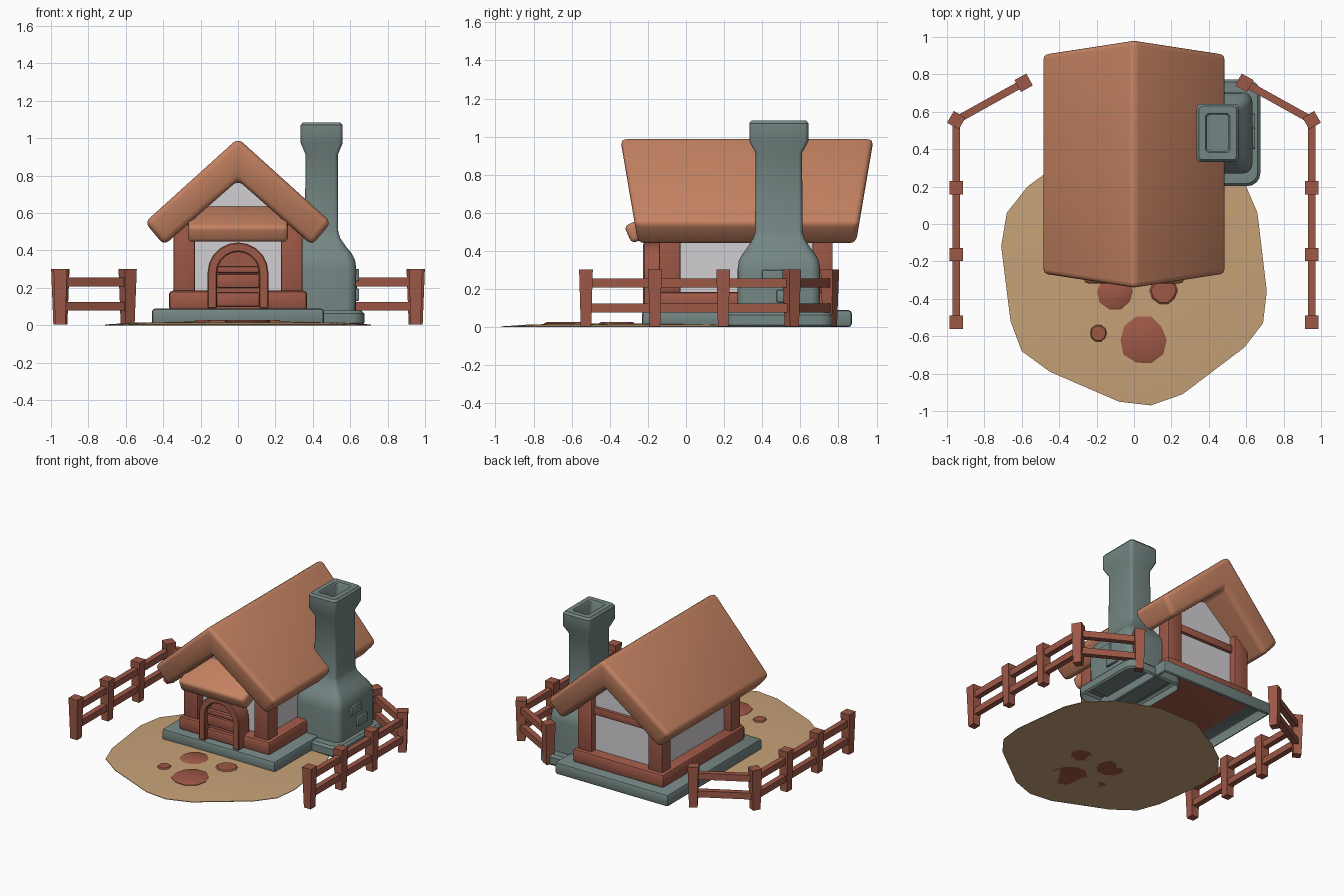
import bpy, bmesh, math, random
from mathutils import Matrix, Vector

random.seed(4)
if "Cube" in bpy.data.objects:
    bpy.data.objects.remove(bpy.data.objects["Cube"])


def material(name, r, g, b):
    m = bpy.data.materials.new(name)
    m.use_nodes = True
    m.diffuse_color = (r, g, b, 1)
    m.node_tree.nodes["Principled BSDF"].inputs["Base Color"].default_value = (r, g, b, 1)
    return m


ROOF = material("clay orange", .56, .225, .122)
WOOD = material("red brown wood", .34, .098, .062)
STONE = material("grey stone", .175, .238, .228)
SAND = material("sandy ground", .57, .36, .185)
WALL = material("pale plaster", .64, .62, .645)


def finish(name, bm, mat, bevel=0, segments=2, open_bottom=False, matrix=None):
    bmesh.ops.recalc_face_normals(bm, faces=bm.faces)
    if bevel:
        edges = [e for e in bm.edges if e.calc_face_angle(0) > .5]
        bmesh.ops.bevel(bm, geom=edges, offset=bevel, segments=segments,
                        profile=.5, affect='EDGES', clamp_overlap=True)
    if open_bottom:
        bm.normal_update()
        down = [f for f in bm.faces if f.normal.z < -.95]
        bmesh.ops.delete(bm, geom=down, context='FACES')
    me = bpy.data.meshes.new(name)
    bm.to_mesh(me)
    bm.free()
    me.materials.append(mat)
    ob = bpy.data.objects.new(name, me)
    bpy.context.collection.objects.link(ob)
    if matrix:
        ob.matrix_world = matrix
    bpy.ops.object.select_all(action='DESELECT')
    bpy.context.view_layer.objects.active = ob
    ob.select_set(True)
    bpy.ops.object.shade_smooth_by_angle(angle=math.radians(38))
    return ob


def box(name, x, y, z, mat, taper=1, **kw):
    """Box from (min, max) ranges; taper scales the bottom."""
    bm = bmesh.new()
    bmesh.ops.create_cube(bm, size=1)
    mid = Vector([sum(r) / 2 for r in (x, y, z)])
    for v in bm.verts:
        k = taper if v.co.z < 0 else 1
        v.co = mid + Vector((v.co.x * (x[1] - x[0]) * k, v.co.y * (y[1] - y[0]) * k,
                             v.co.z * (z[1] - z[0])))
    return finish(name, bm, mat, **kw)


def prism(name, outline, span, axis, mat, shape=None, **kw):
    """Extrude an outline along x or y; shape may move the vertices."""
    bm = bmesh.new()
    place = (lambda p, t: (p[0], t, p[1])) if axis == 'y' else (lambda p, t: (t, p[0], p[1]))
    ends = [[bm.verts.new(place(p, t)) for p in outline] for t in span]
    for ring in ends:
        bm.faces.new(ring)
    n = len(outline)
    for i in range(n):
        j = (i + 1) % n
        bm.faces.new((ends[0][i], ends[0][j], ends[1][j], ends[1][i]))
    if shape:
        for v in bm.verts:
            shape(v)
    return finish(name, bm, mat, **kw)


def loft(name, rings, mat, cap_start=True, **kw):
    bm = bmesh.new()
    loops = [[bm.verts.new(p) for p in ring] for ring in rings]
    n = len(loops[0])
    for a, b in zip(loops, loops[1:]):
        for i in range(n):
            j = (i + 1) % n
            bm.faces.new((a[i], a[j], b[j], b[i]))
    if cap_start:
        bm.faces.new(loops[0])
    bm.faces.new(loops[-1])
    return finish(name, bm, mat, **kw)


def rounded(cx, cy, hx, hy, r, z, steps=4):
    pts = []
    for q, (sx, sy) in enumerate(((1, 1), (-1, 1), (-1, -1), (1, -1))):
        for k in range(steps + 1):
            a = (q + k / steps) * math.pi / 2
            pts.append((cx + sx * (hx - r) + r * math.cos(a),
                        cy + sy * (hy - r) + r * math.sin(a), z))
    return pts


def arch(radius, base, spring, steps=10):
    arc = [(radius * math.cos(math.pi * k / steps), spring + radius * math.sin(math.pi * k / steps))
           for k in range(steps + 1)]
    return [(radius, base)] + arc + [(-radius, base)]


# Sandy yard: a very shallow mound with an uneven rim
rim = [(.71, -.36), (.66, .06), (.6, .2), (.42, .36), (.15, .46), (-.15, .46), (-.42, .31),
       (-.57, .2), (-.68, .06), (-.71, -.12), (-.66, -.52), (-.6, -.68), (-.45, -.79),
       (-.08, -.95), (.09, -.97), (.26, -.91), (.59, -.66), (.69, -.53)]
yard = [[(x * s, -.25 + (y + .25) * s, z) for x, y in rim]
        for s, z in ((1, 0), (1, .004), (.8, .014), (.4, .02))]
loft("sandy_yard", yard, SAND)

# Stepping stones
for i, (x, y, r) in enumerate(((-.1, -.36, .1), (.16, -.355, .075), (-.19, -.585, .046), (.05, -.62, .128))):
    wobble = [r * random.uniform(.92, 1.04) for _ in range(10)]
    stone = [[(x + w * s * math.cos(k * math.tau / 10), y + w * s * math.sin(k * math.tau / 10), z)
              for k, w in enumerate(wobble)] for s, z in ((1, 0), (1, .02), (.88, .027))]
    loft(f"stepping_stone_{i + 1}", stone, WOOD)

# Foundation, sill and plaster walls
box("foundation", (-.46, .46), (-.23, .87), (0, .09), STONE, bevel=.018, open_bottom=True)
box("timber_sill", (-.37, .37), (-.165, .795), (.08, .185), WOOD, bevel=.022)
prism("plaster_walls", [(-.29, .15), (.29, .15), (.29, .56), (0, .82), (-.29, .56)],
      (-.08, .72), 'y', WALL)

# Corner posts and gable beams
for side, sx in (("left", 1), ("right", -1)):
    for end, y in (("front", (-.142, -.03)), ("back", (.665, .77))):
        box(f"{end}_{side}_corner_post", sorted((sx * .23, sx * .345)), y, (.15, .57), WOOD, bevel=.008)
for end, y in (("front", (-.115, -.05)), ("back", (.69, .742))):
    box(f"{end}_gable_beam", (-.25, .25), y, (.45, .505), WOOD, bevel=.006)


# Thick gable roof with ends leaning outward at the ridge
def lean(v):
    v.co.y += (1 if v.co.y > .3 else -1) * .17 * (v.co.z - .99)


prism("gable_roof", [(0, 1), (.498, .55), (.395, .428), (0, .775), (-.395, .428), (-.498, .55)],
      (-.345, .985), 'y', ROOF, shape=lean, bevel=.032, segments=3)

# Canopy over the door
prism("door_canopy", [(-.06, .645), (-.325, .53), (-.285, .44), (-.06, .52)],
      (-.268, .268), 'x', ROOF, bevel=.024, segments=3)

# Arched door with frame and cross planks
outer, inner = arch(.163, .09, .28), arch(.112, .09, .28)
prism("door_frame", outer + inner[::-1], (-.225, -.1), 'y', WOOD, bevel=.006, segments=1)
prism("door_panel", arch(.12, .09, .28), (-.175, -.1), 'y', WOOD)
for i, z in enumerate((.1, .2, .28)):
    box(f"door_plank_{i + 1}", (-.115, .115), (-.2, -.16), (z, z + (.075 if i < 2 else .035)), WOOD, bevel=.01)

# Chimney: plinth, bulging hearth, neck, cap and flue
CX, CY = .4475, .487
plinth = [rounded(CX - .002, CY, .23 - d, .285 - d, .07 - d / 2, z)
          for z, d in ((0, .01), (.012, 0), (.063, 0), (.078, .014))]
loft("chimney_plinth", plinth, STONE, open_bottom=True)
profile = [(.06, .183, .215, .05), (.3, .185, .217, .05), (.35, .178, .21, .05), (.385, .16, .19, .045),
           (.425, .127, .16, .035), (.465, .1, .135, .025), (.5, .0885, .124, .02), (.915, .0875, .1225, .02),
           (.975, .1125, .155, .022), (1.07, .1125, .155, .022), (1.085, .1, .143, .02),
           (1.085, .065, .105, .02), (1.075, .058, .098, .02), (.9, .058, .098, .02)]
loft("chimney_stack", [rounded(CX, CY, hx, hy, r, z) for z, hx, hy, r in profile], STONE)
for i, (y, z) in enumerate(((.4, .235), (.475, .13))):
    box(f"chimney_brick_{i + 1}", (.6, .648), (y, y + .115), (z, z + .066), STONE, bevel=.008)

# Fences: tapered posts joined by two rails, mirrored on both sides
route = [Vector((.95, y)) for y in (-.525, -.163, .195, .555)] + [Vector((.59, .755))]
for side, sx in (("left", 1), ("right", -1)):
    pts = [Vector((sx * p.x, p.y)) for p in route]
    for i, p in enumerate(pts):
        turn = sx * math.radians((0, 0, 0, 30, -29)[i])
        box(f"{side}_fence_post_{i + 1}", (-.036, .036), (-.036, .036), (.004, .302), WOOD, taper=.76,
            matrix=Matrix.Translation((p.x, p.y, 0)) @ Matrix.Rotation(turn, 4, 'Z'))
    for i, (a, b) in enumerate(zip(pts, pts[1:])):
        d, mid = b - a, (a + b) / 2
        spin = Matrix.Translation((mid.x, mid.y, 0)) @ Matrix.Rotation(math.atan2(d.y, d.x), 4, 'Z')
        for level, z in (("lower", .078), ("upper", .208)):
            box(f"{side}_fence_{level}_rail_{i + 1}", (-d.length / 2, d.length / 2), (-.02, .02),
                (z, z + .047), WOOD, matrix=spin)
